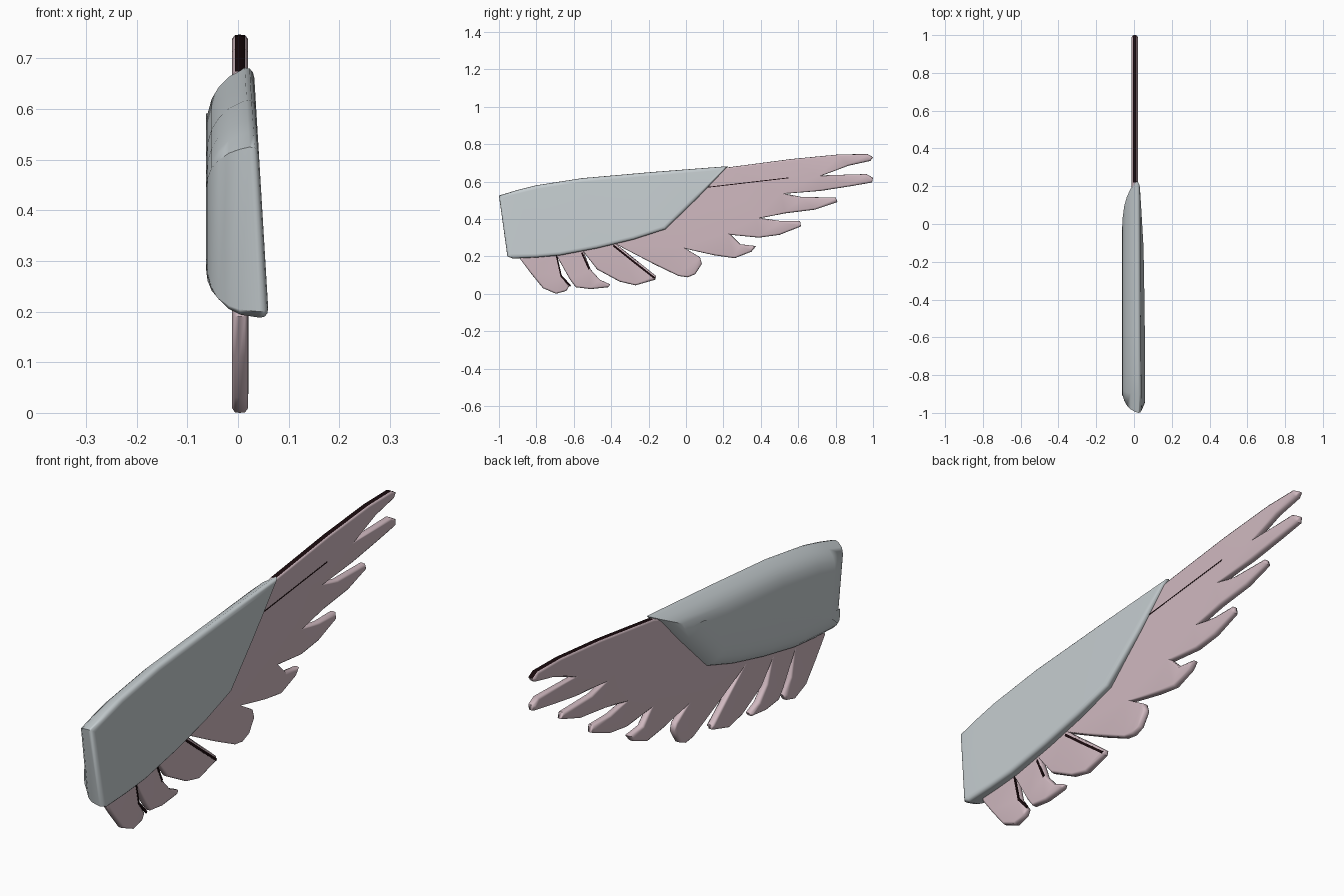
import bpy, bmesh, math
from mathutils import Vector

if "Cube" in bpy.data.objects:
    bpy.data.objects.remove(bpy.data.objects["Cube"])


def material(name, rgb):
    m = bpy.data.materials.new(name)
    m.diffuse_color = (*rgb, 1)
    m.use_nodes = True
    m.node_tree.nodes["Principled BSDF"].inputs["Base Color"].default_value = m.diffuse_color
    return m


GREY = material("pale grey", (0.56, 0.61, 0.63))
PINK = material("dusty pink", (0.63, 0.485, 0.527))
DARK = material("dark maroon", (0.010, 0.003, 0.004))


def inset(pts, d):
    """Move a closed outline inward by d with limited mitres."""
    n = len(pts)
    area = sum(pts[i].x * pts[(i + 1) % n].y - pts[(i + 1) % n].x * pts[i].y for i in range(n))
    s = 1 if area > 0 else -1
    out = []
    for i, p in enumerate(pts):
        a = (p - pts[i - 1]).normalized()
        b = (pts[(i + 1) % n] - p).normalized()
        na, nb = Vector((-a.y, a.x)) * s, Vector((-b.y, b.x)) * s
        m = na + nb
        m = m.normalized() if m.length > 1e-4 else na
        out.append(p + m * d / max(m.dot(na), 0.4))
    return out


def slab(name, outline, levels, mats, smooth=True):
    """Stack inset copies of a (y, z) outline along x; levels are (x or x(z), inset)."""
    pts = [Vector(p) for p in outline]
    bm = bmesh.new()
    rings = []
    for x, d in levels:
        rings.append([bm.verts.new((x(q.y) if callable(x) else x, q.x, q.y)) for q in inset(pts, d)])
    n = len(pts)
    for r, t in zip(rings, rings[1:]):
        for i in range(n):
            j = (i + 1) % n
            bm.faces.new((r[i], r[j], t[j], t[i]))
    caps = [bm.faces.new(rings[0]), bm.faces.new(rings[-1])]
    bmesh.ops.recalc_face_normals(bm, faces=bm.faces)
    bmesh.ops.triangulate(bm, faces=caps)
    me = bpy.data.meshes.new(name)
    bm.to_mesh(me)
    bm.free()
    for m in mats:
        me.materials.append(m)
    ob = bpy.data.objects.new(name, me)
    bpy.context.collection.objects.link(ob)
    if smooth:
        bpy.ops.object.select_all(action='DESELECT')
        ob.select_set(True)
        bpy.context.view_layer.objects.active = ob
        bpy.ops.object.shade_smooth_by_angle(angle=math.radians(55))
        w = ob.modifiers.new("even shading", 'WEIGHTED_NORMAL')
        w.keep_sharp = True
    return ob


# Wing cover: nearly flat on +x, strongly rounded on -x
cover = [(-1, .525), (-.9, .555), (-.8, .58), (-.555, .618), (-.19, .65), (.225, .682),
         (.06, .51), (-.11, .345), (-.28, .29), (-.475, .243), (-.675, .205),
         (-.80, .194), (-.925, .188), (-.955, .2)]


def outer(offset):
    return lambda z: 0.06 - 0.06 * (z - 0.2) - offset


slab("wing_cover", cover,
     [(-.063, .115), (-.060, .085), (-.052, .058), (-.038, .036), (-.018, .017), (.004, .006),
      (outer(.018), 0), (outer(.008), .002), (outer(.002), .009), (outer(0), .02)], [GREY])

# Feathers: one scalloped sheet, listed feather by feather from the top tip down
feathers = [
    [(.22, .675), (.56, .72), (.82, .745), (.97, .747), (1, .73), (.985, .71), (.87, .685), (.73, .633)],
    [(.965, .64), (1, .62), (.995, .595), (.88, .575), (.72, .55), (.53, .535)],
    [(.62, .517), (.8, .515), (.81, .49), (.69, .45), (.53, .43), (.40, .405)],
    [(.5, .39), (.61, .39), (.615, .36), (.5, .315), (.39, .30), (.24, .315)],
    [(.29, .265), (.375, .255), (.35, .225), (.26, .19), (.155, .205), (0, .24)],
    [(.075, .195), (.085, .16), (.05, .105), (.01, .088), (-.04, .095), (-.165, .155), (-.365, .26)],
    [(-.16, .095), (-.165, .075), (-.27, .045), (-.355, .065), (-.475, .13), (-.545, .22)],
    [(-.51, .13), (-.46, .075), (-.405, .05), (-.415, .035), (-.51, .025), (-.59, .035),
     (-.62, .075), (-.69, .2)],
    [(-.665, .1), (-.625, .04), (-.64, .015), (-.695, 0), (-.765, .03), (-.83, .11), (-.89, .19)],
]
root = [(-.85, .3), (-.5, .45), (0, .6)]
sheet = slab("feathers", sum(feathers, []) + root,
             [(-.012, .009), (-.006, .001), (.003, 0), (.014, .001), (.02, .009)], [PINK, DARK])
# Dark leading edge along the top feather
for f in sheet.data.polygons:
    if f.normal.z > .85 and f.center.z > .67 and f.center.y > .2 and -.006 < f.center.x < .014:
        f.material_index = 1

# Dark creases between feathers on the outer side
creases = [
    [(-.69, .21), (-.665, .1), (-.615, .045)],
    [(-.555, .225), (-.515, .135)],
    [(-.385, .262), (-.27, .17), (-.165, .088)],
    [(.11, .571), (.55, .622)],
]
for k, line in enumerate(creases):
    w = .006 if k == 3 else .010
    side = [(y - w * .6, z - w * .8) for y, z in reversed(line)]
    slab(f"feather_crease_{k + 1}", line + side, [(.015, 0), (.021, 0)], [DARK], smooth=False)
